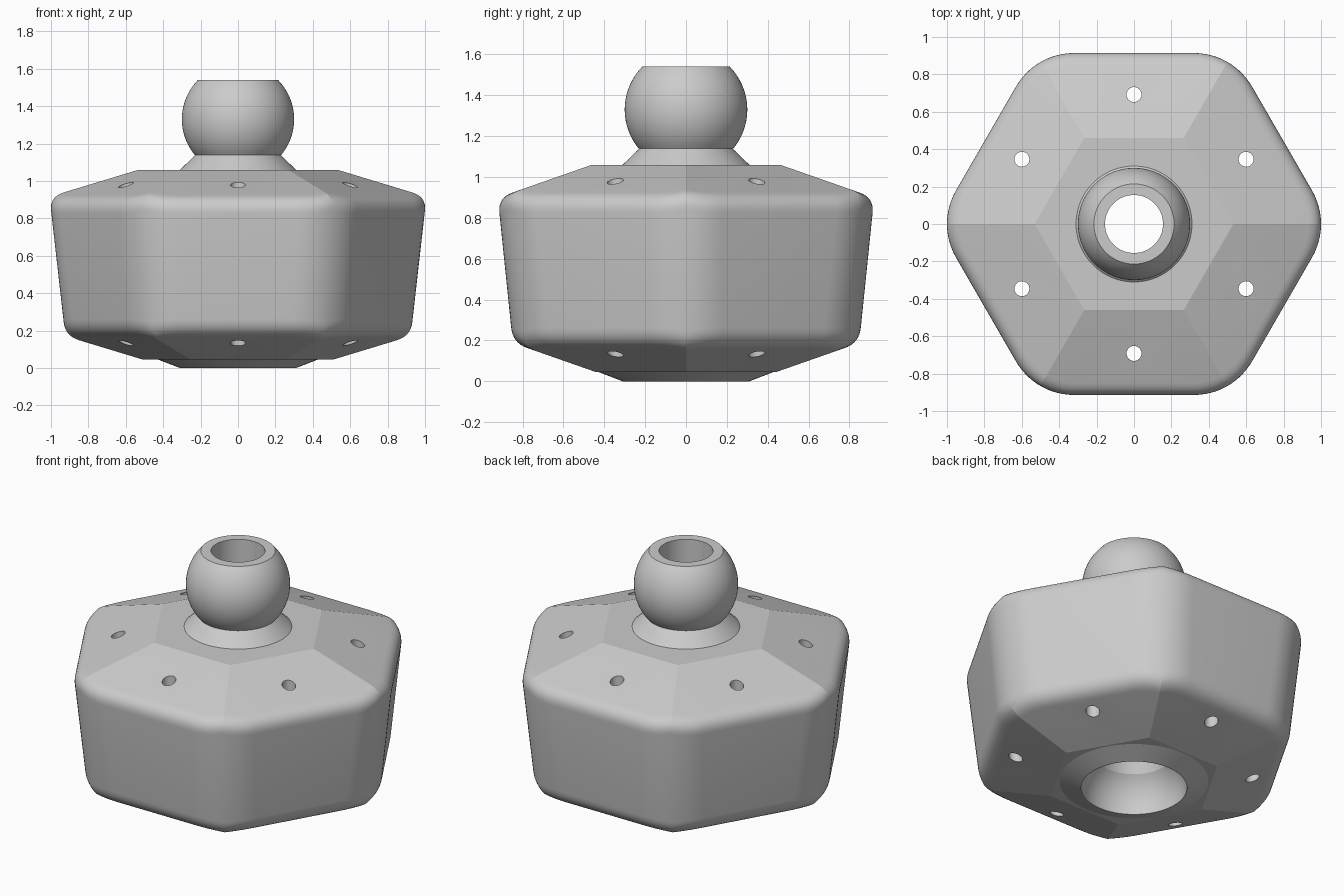
import bpy, bmesh
from math import sin, cos, pi, sqrt, radians
from mathutils import Vector

old = bpy.data.objects.get("Cube")
if old:
    bpy.data.objects.remove(old, do_unlink=True)

grey = bpy.data.materials.new("plain grey")
grey.use_nodes = True
COLOR = (0.6, 0.6, 0.6, 1)
grey.diffuse_color = COLOR
grey.node_tree.nodes["Principled BSDF"].inputs["Base Color"].default_value = COLOR


def add_object(name, bm):
    bmesh.ops.recalc_face_normals(bm, faces=bm.faces)
    mesh = bpy.data.meshes.new(name)
    bm.to_mesh(mesh)
    bm.free()
    mesh.materials.append(grey)
    obj = bpy.data.objects.new(name, mesh)
    bpy.context.collection.objects.link(obj)
    return obj


def loft(name, rings):
    """Closed solid through equal-length rings of points, capped at both ends."""
    bm = bmesh.new()
    loops = [[bm.verts.new(p) for p in ring] for ring in rings]
    n = len(loops[0])
    for a, b in zip(loops, loops[1:]):
        for i in range(n):
            j = (i + 1) % n
            bm.faces.new((a[i], a[j], b[j], b[i]))
    bm.faces.new(loops[0])
    bm.faces.new(loops[-1])
    return add_object(name, bm)


def lathe(name, profile, center=(0, 0), sides=72):
    rings = [[(center[0] + r * cos(2 * pi * i / sides),
               center[1] + r * sin(2 * pi * i / sides), z) for i in range(sides)]
             for r, z in profile]
    return loft(name, rings)


def combine(target, other, operation):
    mod = target.modifiers.new(operation, "BOOLEAN")
    mod.operation = operation
    mod.solver = "EXACT"
    mod.object = other
    bpy.context.view_layer.objects.active = target
    bpy.ops.object.modifier_apply(modifier=mod.name)
    bpy.data.objects.remove(other, do_unlink=True)


# Hexagonal body: rounded outline closed by shallow pyramids
FLATS = [Vector((cos(a), sin(a))) for a in (pi / 6 + k * pi / 3 for k in range(6))]
ARC = 12


def apothem(p):
    return max(p.dot(f) for f in FLATS)


def outline(a, r):
    pts = []
    for k in range(6):
        corner = k * pi / 3
        mid = Vector((cos(corner), sin(corner))) * (a - r) / cos(pi / 6)
        for i in range(ARC + 1):
            t = corner + (i / ARC - 0.5) * pi / 3
            pts.append(mid + r * Vector((cos(t), sin(t))))
    return pts


SLOPE, FILLET = 0.35, 0.075
TOP_FLAT, BOTTOM_FLAT = 0.46, 0.44


def top_z(p):
    return 1.06 - SLOPE * (apothem(p) - TOP_FLAT)


def bottom_z(p):
    return 0.045 + SLOPE * (apothem(p) - BOTTOM_FLAT)


def curve(a, b, c, steps=8):
    return [a * (1 - t) ** 2 + b * 2 * t * (1 - t) + c * t * t
            for t in (i / steps for i in range(steps + 1))]


columns = []
for low, high in zip(outline(0.848, 0.36), outline(0.921, 0.36)):
    on = lambda p, f: Vector((p.x, p.y, f(p)))
    rim_low, rim_high = on(low, bottom_z), on(high, top_z)
    side = (rim_high - rim_low).normalized() * FILLET
    inset_low = on(low * (1 - FILLET / low.length), bottom_z)
    inset_high = on(high * (1 - FILLET / high.length), top_z)
    columns.append(
        [on(low * BOTTOM_FLAT / apothem(low), bottom_z)]
        + curve(inset_low, rim_low, rim_low + side)
        + curve(rim_high - side, rim_high, inset_high)
        + [on(high * TOP_FLAT / apothem(high), top_z)])
body = loft("hexagonal_body", list(zip(*columns)))

# Ball stud with flared neck and flat top
BALL_R, BALL_Z, BALL_CUT = 0.3, 1.33, 0.21
ball = [(sqrt(BALL_R ** 2 - h * h), BALL_Z + h)
        for h in (-0.19 + (0.19 + BALL_CUT) * i / 24 for i in range(25))]
combine(body, lathe("ball_stud", [(0.31, 0.9), (0.31, 1.06), (0.227, 1.14)] + ball), "UNION")

# Conical collar under the body
combine(body, lathe("socket_collar", [(0.31, 0), (0.43, 0.046), (0.4, 0.3)]), "UNION")

# Spherical socket narrowing into the central bore
SOCKET_R = 0.305
socket = [(SOCKET_R, -0.1)] + [(SOCKET_R * cos(t), SOCKET_R * sin(t))
                               for t in (radians(45) * i / 12 for i in range(13))]
combine(body, lathe("socket_bore", socket + [(0.155, 0.36), (0.155, 1.7)]), "DIFFERENCE")

# Ring of pin holes through the sloped faces
for f in FLATS:
    combine(body, lathe("pin_hole", [(0.04, -0.1), (0.04, 1.3)], f * 0.692, 32), "DIFFERENCE")

# Smooth rounded surfaces, crisp ridges
bpy.ops.object.select_all(action="DESELECT")
body.select_set(True)
bpy.context.view_layer.objects.active = body
bpy.ops.object.shade_smooth_by_angle(angle=radians(14))
